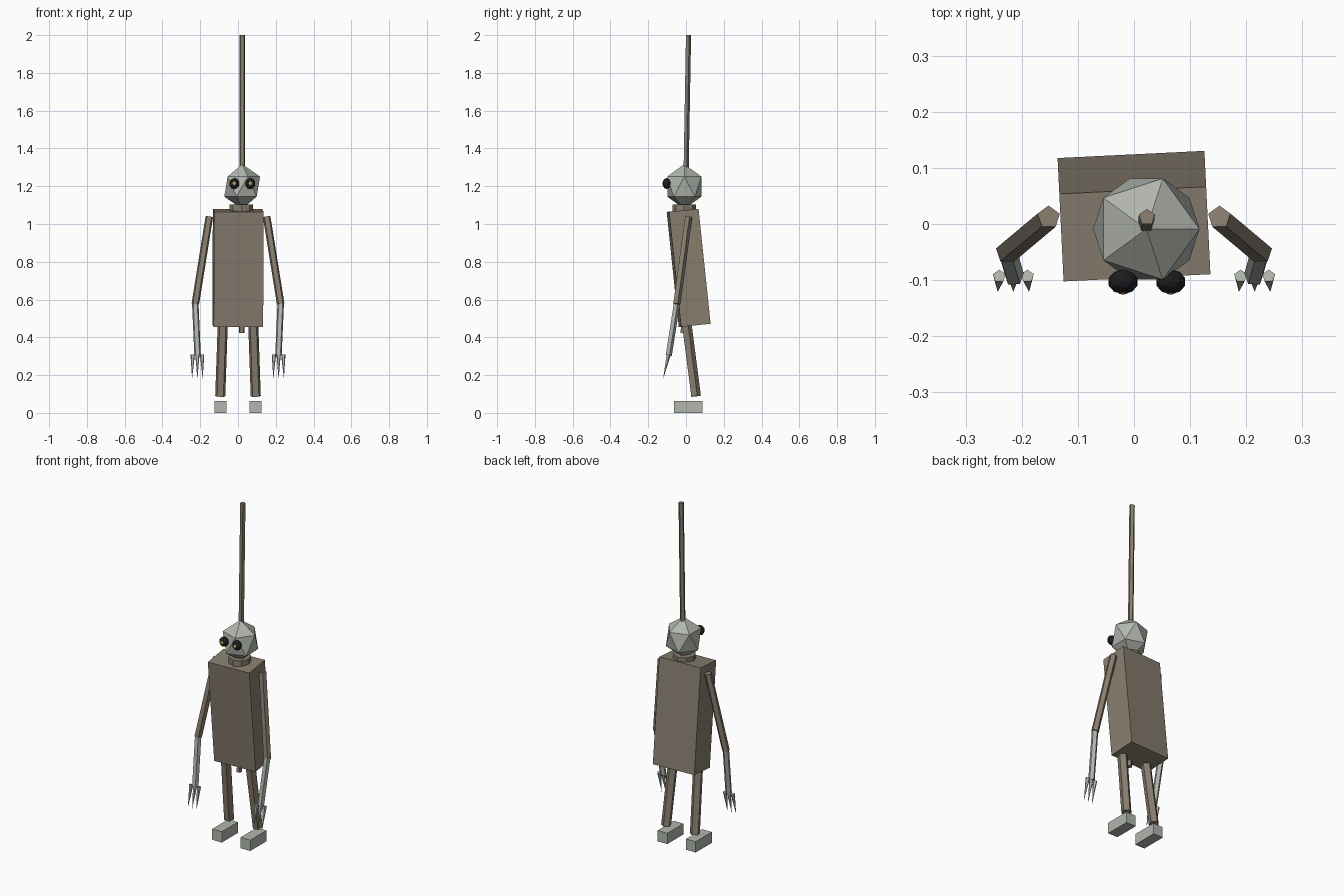
import bpy
import math
from mathutils import Vector

cube = bpy.data.objects.get("Cube")
if cube:
    bpy.data.objects.remove(cube, do_unlink=True)


def make_material(name, colour):
    mat = bpy.data.materials.new(name)
    mat.use_nodes = True
    rgba = (*colour, 1)
    mat.diffuse_color = rgba
    mat.node_tree.nodes["Principled BSDF"].inputs["Base Color"].default_value = rgba
    return mat


brown = make_material("weathered brown", (0.25, 0.21, 0.16))
grey = make_material("pale grey", (0.44, 0.47, 0.42))
black = make_material("eye black", (0.012, 0.012, 0.014))
gold = make_material("pupil gold", (0.5, 0.34, 0.08))


def finish(name, mat):
    obj = bpy.context.object
    obj.name = name
    obj.data.materials.append(mat)
    return obj


def box(name, centre, size, mat, rotation=(0, 0, 0)):
    bpy.ops.mesh.primitive_cube_add(size=1, location=centre, rotation=rotation)
    bpy.context.object.scale = size
    return finish(name, mat)


def rod(name, start, end, r_start, r_end, mat, sides=5):
    """Straight faceted rod, or a spike when one radius is zero."""
    a, b = Vector(start), Vector(end)
    axis = b - a
    bpy.ops.mesh.primitive_cone_add(vertices=sides, radius1=r_start, radius2=r_end,
                                    depth=axis.length, location=(a + b) / 2)
    obj = finish(name, mat)
    obj.rotation_mode = 'QUATERNION'
    obj.rotation_quaternion = Vector((0, 0, 1)).rotation_difference(axis)
    return obj


def ball(name, centre, scale, mat, subdivisions=1):
    bpy.ops.mesh.primitive_ico_sphere_add(subdivisions=subdivisions, radius=1, location=centre)
    bpy.context.object.scale = scale
    return finish(name, mat)


# Leaning torso, neck and the long pole running through the figure
box("torso", (0, 0.014, 0.768), (0.262, 0.157, 0.612), brown,
    (math.radians(6), 0, math.radians(2.8)))
rod("neck", (0.018, -0.01, 1.05), (0.018, -0.01, 1.102), 0.062, 0.062, brown, 8)
rod("pole", (0.02, -0.016, 0.423), (0.023, 0.012, 2.0), 0.015, 0.015, brown)

# Head and bulging eyes
ball("head", (0.022, -0.009, 1.198), (0.106, 0.106, 0.119), grey)
for side, x in (("right", -0.0195), ("left", 0.0655)):
    ball(side + "_eye", (x, -0.103, 1.214), (0.027, 0.022, 0.029), black, 2)
    ball(side + "_pupil", (x, -0.119, 1.214), (0.011, 0.007, 0.012), gold, 2)

# Mirrored limbs
for side, s in (("left", 1), ("right", -1)):
    shoulder = (s * 0.152, 0.012, 1.038)
    elbow = (s * 0.226, -0.05, 0.577)
    wrist = (s * 0.214, -0.093, 0.305)
    rod(side + "_upper_arm", elbow, shoulder, 0.021, 0.021, brown)
    rod(side + "_forearm", wrist, elbow, 0.018, 0.018, grey)
    for finger, offset in (("inner", -0.025), ("middle", 0), ("outer", 0.025)):
        x = 0.215 + offset
        rod(f"{side}_{finger}_finger", (s * (x + offset * 0.12), -0.121, 0.18),
            (s * x, -0.093, 0.308), 0, 0.012, grey)
    rod(side + "_leg", (s * 0.094, 0.051, 0.088), (s * 0.079, -0.005, 0.52),
        0.028, 0.028, brown)
    box(side + "_foot", (s * 0.093, 0.012, 0.032), (0.063, 0.15, 0.064), grey)
